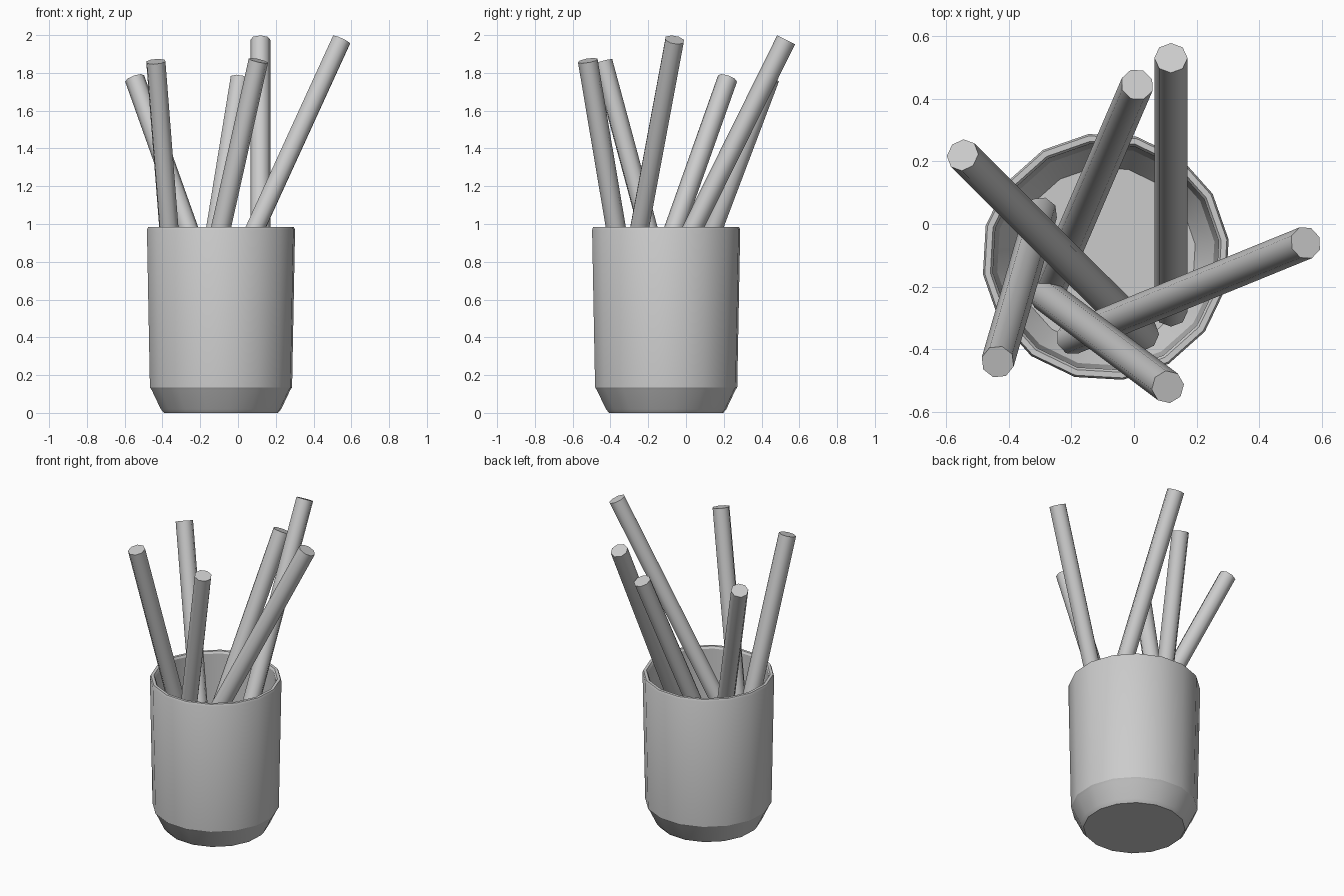
import bpy
import bmesh
import math
from mathutils import Matrix, Vector

cube = bpy.data.objects.get("Cube")
if cube:
    bpy.data.objects.remove(cube, do_unlink=True)

grey = bpy.data.materials.new("plain grey")
grey.use_nodes = True
COLOUR = (0.6, 0.6, 0.6, 1)
grey.diffuse_color = COLOUR
grey.node_tree.nodes["Principled BSDF"].inputs["Base Color"].default_value = COLOUR


def finish(name, bm, angle):
    """Turn a bmesh into a smooth-shaded object with sharp edges kept."""
    bmesh.ops.recalc_face_normals(bm, faces=bm.faces)
    mesh = bpy.data.meshes.new(name)
    bm.to_mesh(mesh)
    bm.free()
    mesh.materials.append(grey)
    obj = bpy.data.objects.new(name, mesh)
    bpy.context.collection.objects.link(obj)
    bpy.ops.object.select_all(action='DESELECT')
    obj.select_set(True)
    bpy.context.view_layer.objects.active = obj
    bpy.ops.object.shade_smooth_by_angle(angle=math.radians(angle))
    return obj


def lathe(name, profile, sides, turn, centre):
    """Revolve an open (radius, height) profile and cap both ends."""
    bm = bmesh.new()
    rings = []
    for r, z in profile:
        angles = [turn + math.tau * i / sides for i in range(sides)]
        rings.append([bm.verts.new((centre[0] + r * math.cos(a),
                                    centre[1] + r * math.sin(a), z)) for a in angles])
    for low, high in zip(rings, rings[1:]):
        for i in range(sides):
            j = (i + 1) % sides
            bm.faces.new((low[i], low[j], high[j], high[i]))
    bm.faces.new(rings[0])
    bm.faces.new(rings[-1])
    return finish(name, bm, 30)


def pencil(name, foot, tip, radius=0.053):
    """Eight-sided rod between two points."""
    foot, tip = Vector(foot), Vector(tip)
    axis = tip - foot
    bm = bmesh.new()
    bmesh.ops.create_cone(
        bm, cap_ends=True, segments=8, radius1=radius, radius2=radius, depth=axis.length,
        matrix=Matrix.Translation((foot + tip) / 2) @ axis.to_track_quat('Z', 'Y').to_matrix().to_4x4())
    return finish(name, bm, 50)


# Cup: outside from the base up, over the rim and down to the inner floor
cup_profile = [(0.305, 0), (0.322, 0.02), (0.37, 0.12), (0.38, 0.135),
               (0.396, 0.97), (0.39, 0.983), (0.372, 0.983), (0.364, 0.97),
               (0.35, 0.16), (0.288, 0.06)]
lathe("cup", cup_profile, 16, math.radians(8), (-0.09, -0.105))

# Pencils leaning in the cup: foot and tip of each
pencil("pencil_left_back", (0.03, -0.355, 0.15), (-0.547, 0.22, 1.77))
pencil("pencil_left_front", (-0.297, 0.035, 0.1), (-0.435, -0.44, 1.86))
pencil("pencil_middle_back", (-0.265, -0.195, 0.08), (0.01, 0.445, 1.77))
pencil("pencil_tall_back", (0.118, -0.28, 0.34), (0.118, 0.53, 1.975))
pencil("pencil_right_front", (-0.285, -0.225, 0.11), (0.108, -0.52, 1.865))
pencil("pencil_tall_right", (-0.2, -0.365, 0.34), (0.548, -0.06, 1.975))
